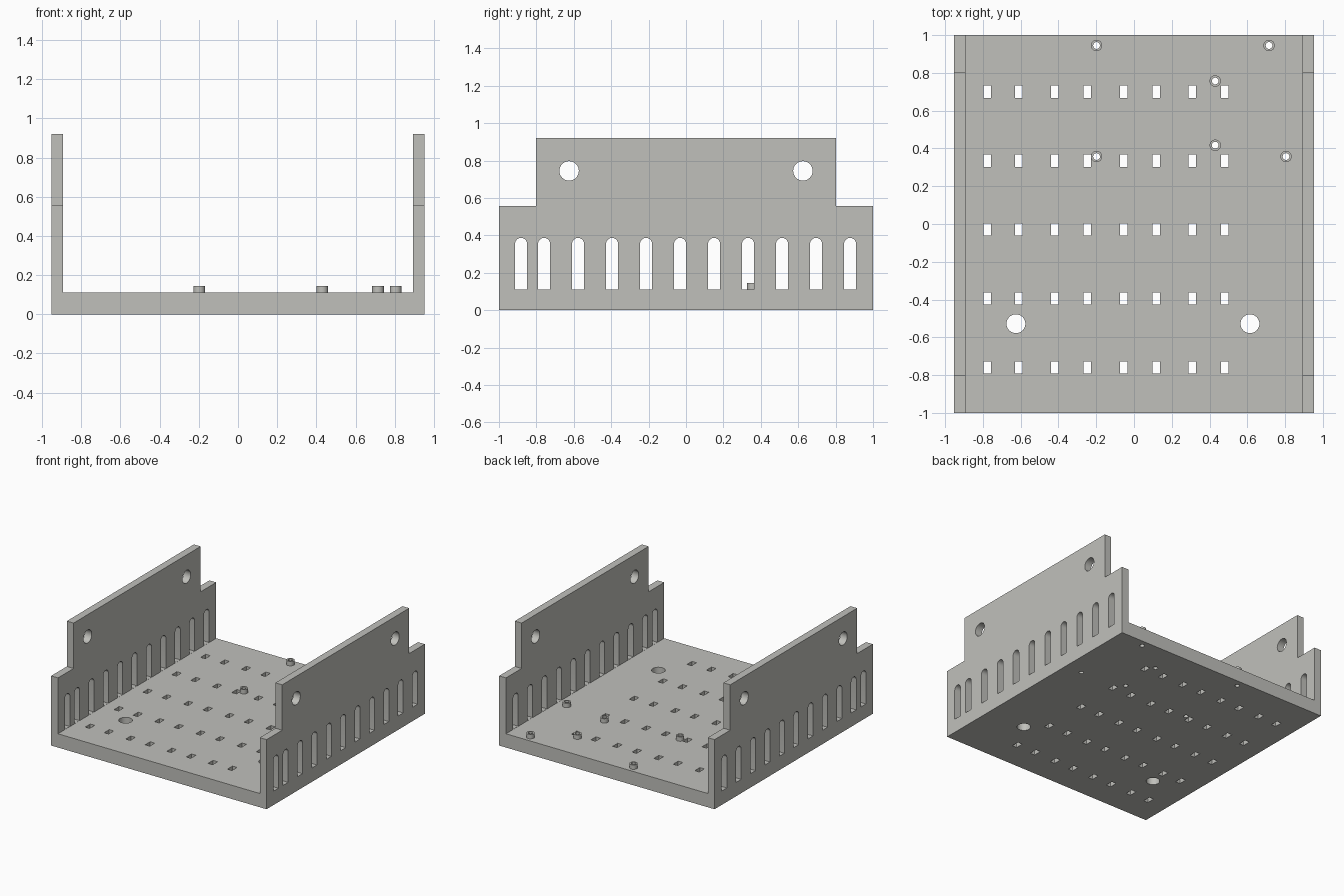
import bpy, bmesh, math
from mathutils import Vector

if "Cube" in bpy.data.objects:
    bpy.data.objects.remove(bpy.data.objects["Cube"])

W, L, T = 0.953, 1.0, 0.06      # half width, half length, wall thickness
FLOOR, STEP, TOP = 0.11, 0.557, 0.92

grey = bpy.data.materials.new("warm_grey")
grey.diffuse_color = (0.53, 0.53, 0.50, 1)
grey.use_nodes = True
grey.node_tree.nodes["Principled BSDF"].inputs["Base Color"].default_value = grey.diffuse_color


def prism(bm, outline, axis, lo, hi):
    """Extrude a 2D outline along x, y or z from lo to hi."""
    def place(a, b, h):
        return {"x": (h, a, b), "y": (a, h, b), "z": (a, b, h)}[axis]
    vs = [bm.verts.new(place(a, b, lo)) for a, b in outline]
    face = bm.faces.new(vs)
    ext = bmesh.ops.extrude_face_region(bm, geom=[face])
    moved = [g for g in ext["geom"] if isinstance(g, bmesh.types.BMVert)]
    bmesh.ops.translate(bm, verts=moved, vec=Vector(place(0, 0, hi - lo)))


def make(name, bm):
    bmesh.ops.recalc_face_normals(bm, faces=bm.faces[:])
    me = bpy.data.meshes.new(name)
    bm.to_mesh(me)
    bm.free()
    ob = bpy.data.objects.new(name, me)
    bpy.context.collection.objects.link(ob)
    me.materials.append(grey)
    return ob


def rect(a, b, ha, hb):
    return [(a - ha, b - hb), (a + ha, b - hb), (a + ha, b + hb), (a - ha, b + hb)]


def circle(a, b, r, n=32):
    return [(a + r * math.cos(2 * math.pi * i / n), b + r * math.sin(2 * math.pi * i / n))
            for i in range(n)]


def arch(y, w, z0, z1, n=12):
    """Slot outline with a flat bottom and a round top."""
    return [(y - w, z0), (y + w, z0)] + [
        (y + w * math.cos(math.pi * i / n), z1 - w + w * math.sin(math.pi * i / n))
        for i in range(n + 1)]


def cut(body, cutter):
    mod = body.modifiers.new(cutter.name, "BOOLEAN")
    mod.operation, mod.solver, mod.object = "DIFFERENCE", "EXACT", cutter
    bpy.context.view_layer.objects.active = body
    bpy.ops.object.modifier_apply(modifier=mod.name)
    bpy.data.objects.remove(cutter)


def smooth(ob):
    bpy.ops.object.select_all(action="DESELECT")
    ob.select_set(True)
    bpy.context.view_layer.objects.active = ob
    bpy.ops.object.shade_smooth_by_angle(angle=math.radians(30))


# Tray: U-shaped section run from front to back
bm = bmesh.new()
prism(bm, [(-W, 0), (W, 0), (W, TOP), (W - T, TOP), (W - T, FLOOR),
           (-W + T, FLOOR), (-W + T, TOP), (-W, TOP)], "y", -L, L)
tray = make("tray", bm)

# Wall openings: corner notches, mounting holes and vent slots
bm = bmesh.new()
for s in (-1, 1):
    prism(bm, rect(s * 1.0025, STEP + 0.25, 0.2, 0.25), "x", -1.2, 1.2)
    prism(bm, circle(s * 0.625, 0.745, 0.052), "x", -1.2, 1.2)
for y in [-0.882] + [-0.759 + 0.1818 * i for i in range(10)]:
    prism(bm, arch(y, 0.032, FLOOR + 0.001, 0.387), "x", -1.2, 1.2)
cut(tray, make("wall_cutter", bm))

# Floor openings: rectangular grid, two large holes, standoff bores
standoffs = [(-0.198, 0.945), (0.715, 0.945), (0.43, 0.757),
             (0.43, 0.417), (-0.198, 0.357), (0.805, 0.357)]
bm = bmesh.new()
for x in (-0.778, -0.61, -0.419, -0.247, -0.055, 0.117, 0.309, 0.481):
    for row in range(5):
        prism(bm, rect(x, 0.70 - 0.365 * row, 0.02, 0.032), "z", -0.1, 0.3)
for x in (-0.625, 0.614):
    prism(bm, circle(x, -0.528, 0.05), "z", -0.1, 0.3)
for x, y in standoffs:
    prism(bm, circle(x, y, 0.018, 24), "z", -0.1, 0.3)
cut(tray, make("floor_cutter", bm))
smooth(tray)

# Standoffs: short open tubes on the floor
for i, (x, y) in enumerate(standoffs):
    bm = bmesh.new()
    rings = [[bm.verts.new((a, b, z)) for a, b in circle(x, y, r, 24)]
             for r, z in ((0.03, FLOOR), (0.03, 0.145), (0.018, 0.145), (0.018, FLOOR))]
    for lo, hi in zip(rings, rings[1:]):
        for k in range(24):
            j = (k + 1) % 24
            bm.faces.new((lo[k], lo[j], hi[j], hi[k]))
    smooth(make(f"standoff_{i + 1}", bm))
